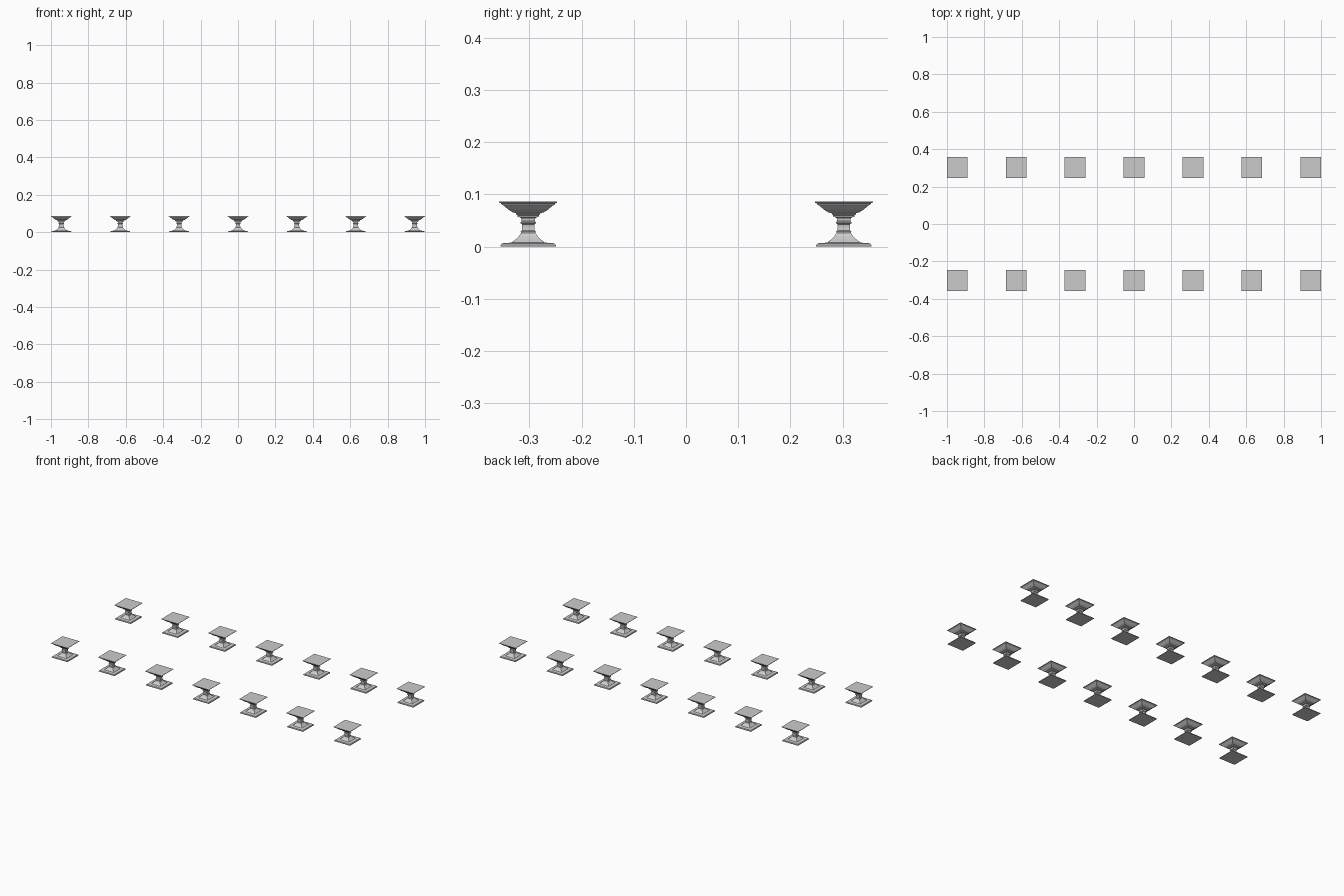
import bpy, bmesh

if "Cube" in bpy.data.objects:
    bpy.data.objects.remove(bpy.data.objects["Cube"])

# (half width, height) steps of the square moulded profiles
BASE = [(0.053, 0), (0.053, 0.003), (0.050, 0.0065), (0.031, 0.008), (0.030, 0.0095),
        (0.024, 0.014), (0.018, 0.020), (0.014, 0.026)]
NECK = [(0.014, 0.026), (0.0145, 0.029), (0.012, 0.031), (0.0115, 0.038), (0.012, 0.043),
        (0.0145, 0.045), (0.0145, 0.047), (0.0125, 0.049), (0.013, 0.053), (0.015, 0.056)]
CAP = [(0.015, 0.056), (0.020, 0.057), (0.0205, 0.060), (0.023, 0.062), (0.023, 0.064),
       (0.030, 0.066), (0.038, 0.071), (0.046, 0.078), (0.051, 0.081), (0.052, 0.083),
       (0.0555, 0.0845), (0.0555, 0.0865)]


def square_loft(name, profile, bottom=False, top=False):
    bm = bmesh.new()
    rings = [[bm.verts.new((sx * r, sy * r, z))
              for sx, sy in ((-1, -1), (1, -1), (1, 1), (-1, 1))] for r, z in profile]
    for a, b in zip(rings, rings[1:]):
        for i in range(4):
            j = (i + 1) % 4
            bm.faces.new((a[i], a[j], b[j], b[i]))
    if bottom:
        bm.faces.new(rings[0][::-1])
    if top:
        bm.faces.new(rings[-1])
    mesh = bpy.data.meshes.new(name)
    bm.to_mesh(mesh)
    bm.free()
    return mesh


# shared meshes for one pedestal
parts = [square_loft("pedestal_base", BASE, bottom=True),
         square_loft("pedestal_neck", NECK),
         square_loft("pedestal_cap", CAP, top=True)]

# two rows of seven pedestals
for row, y in (("front", -0.302), ("back", 0.302)):
    for i in range(7):
        for mesh in parts:
            ob = bpy.data.objects.new(f"{row}_{mesh.name}_{i + 1}", mesh)
            ob.location = ((i - 3) * 0.3148, y, 0)
            bpy.context.collection.objects.link(ob)
